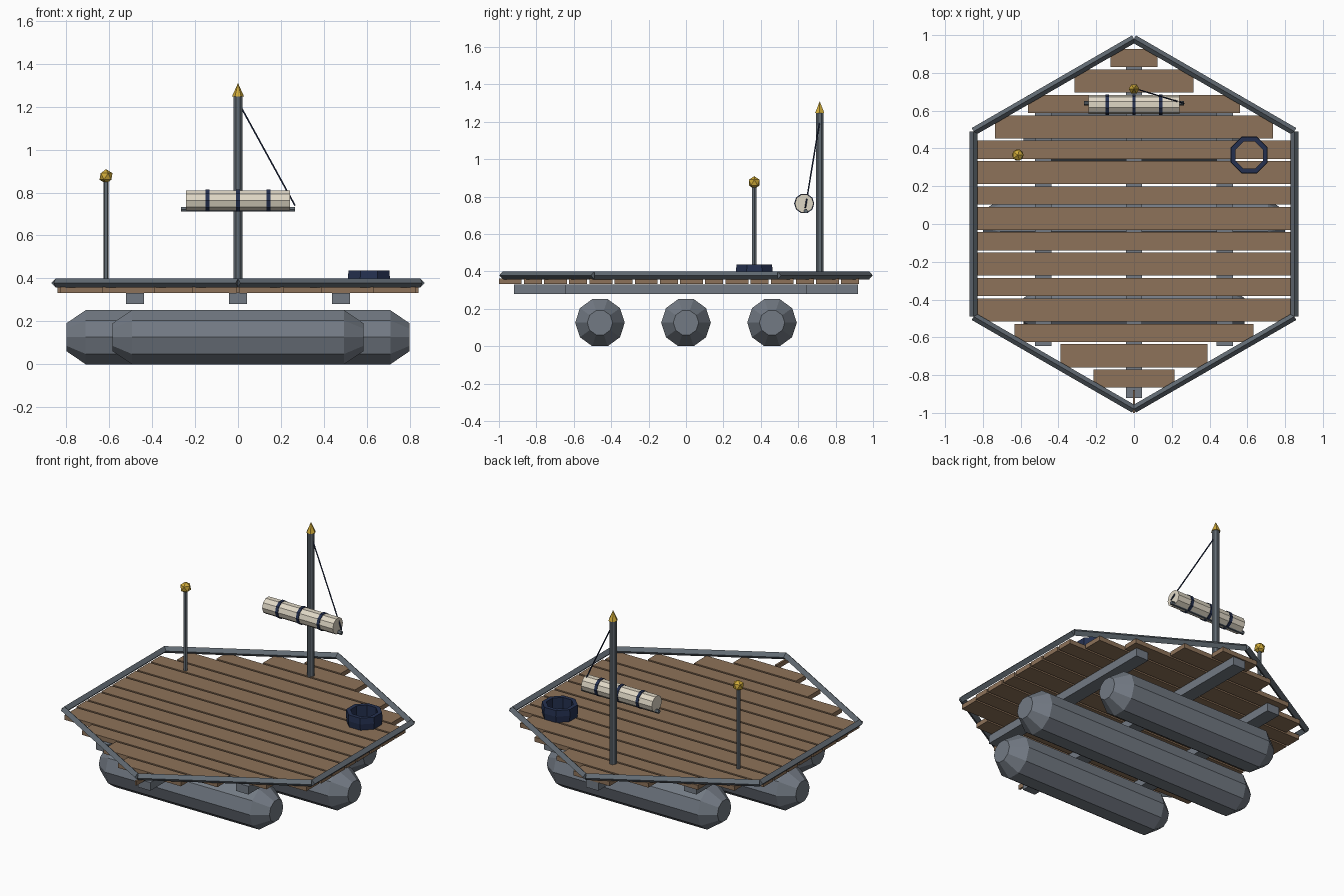
import bpy, math
from mathutils import Vector

if "Cube" in bpy.data.objects:
    bpy.data.objects.remove(bpy.data.objects["Cube"])


def mat(name, r, g, b):
    m = bpy.data.materials.new(name)
    m.diffuse_color = (r, g, b, 1)
    m.use_nodes = True
    m.node_tree.nodes["Principled BSDF"].inputs["Base Color"].default_value = m.diffuse_color
    return m


FLOAT = mat("float grey", 0.17, 0.195, 0.23)
STEEL = mat("steel grey", 0.12, 0.145, 0.17)
WOOD = mat("deck wood", 0.27, 0.17, 0.10)
CREAM = mat("sail cream", 0.74, 0.68, 0.56)
NAVY = mat("navy rope", 0.018, 0.03, 0.08)
GOLD = mat("gold", 0.62, 0.40, 0.04)


def mesh(name, verts, faces, m):
    me = bpy.data.meshes.new(name)
    me.from_pydata(verts, [], faces)
    me.materials.append(m)
    ob = bpy.data.objects.new(name, me)
    bpy.context.collection.objects.link(ob)
    return ob


def box(name, x0, x1, y0, y1, z0, z1, m):
    v = [(x, y, z) for x in (x0, x1) for y in (y0, y1) for z in (z0, z1)]
    f = [(0, 1, 3, 2), (4, 6, 7, 5), (0, 4, 5, 1), (2, 3, 7, 6), (0, 2, 6, 4), (1, 5, 7, 3)]
    return mesh(name, v, f, m)


def turned(name, start, end, profile, n, m, phase=0.0):
    """Closed flat-sided solid along start-end; profile = (fraction, radius)."""
    a, b = Vector(start), Vector(end)
    d = (b - a).normalized()
    ref = Vector((0, 0, 1)) if abs(d.z) < 0.95 else Vector((0, 1, 0))
    u = ref.cross(d).normalized()
    w = d.cross(u)
    verts, faces = [], []
    for t, r in profile:
        for i in range(n):
            q = 2 * math.pi * i / n + phase
            verts.append(a.lerp(b, t) + (u * math.cos(q) + w * math.sin(q)) * r)
    for k in range(len(profile) - 1):
        for i in range(n):
            j = (i + 1) % n
            faces.append((k * n + i, k * n + j, k * n + n + j, k * n + n + i))
    faces.append(tuple(reversed(range(n))))
    faces.append(tuple(range(len(verts) - n, len(verts))))
    return mesh(name, verts, faces, m)


def rod(name, start, end, r, n, m, phase=0.0):
    return turned(name, start, end, [(0, r), (1, r)], n, m, phase)


# floats: decagonal tanks with tapered ends, the middle one longest
for y, h in ((-0.46, 0.585), (0, 0.8), (0.46, 0.585)):
    t = 0.09 / (2 * h)
    turned("float", (-h, y, 0.126), (h, y, 0.126),
           [(0, 0.068), (t, 0.1325), (1 - t, 0.1325), (1, 0.068)], 10, FLOAT)

# cross beams under the deck
for x, h in ((-0.48, 0.645), (0, 0.92), (0.48, 0.645)):
    box("cross_beam", x - 0.043, x + 0.043, -h, h, 0.28, 0.331, FLOAT)

# deck planks: alternating widths, cut to the hexagon
halves = [0.125, 0.315, 0.56, 0.735, 0.84, 0.84, 0.84, 0.84, 0.84, 0.84,
          0.84, 0.83, 0.632, 0.39, 0.215, 0.006]
for i, h in enumerate(halves):
    y = 0.878 - 0.1212 * i
    w = 0.048 if i % 2 == 0 else 0.061
    box("deck_plank", -h, h, y - w, y + w, 0.333, 0.361, WOOD)

# hexagonal rim from diamond-section bars
R = 0.98
corners = [(R * math.sin(i * math.pi / 3), R * math.cos(i * math.pi / 3), 0.379) for i in range(6)]
for i in range(6):
    rod("rim_bar", corners[i], corners[(i + 1) % 6], 0.021, 4, STEEL)

# mast with gold tip
rod("mast", (0, 0.715, 0.345), (0, 0.715, 1.25), 0.0215, 8, STEEL, math.pi / 8)
turned("mast_tip", (0, 0.715, 1.248), (0, 0.715, 1.308), [(0, 0.028), (1, 0.001)], 6, GOLD)

# furled sail on its boom, with bands and stay rope
rod("boom", (-0.265, 0.64, 0.722), (0.265, 0.64, 0.722), 0.012, 6, STEEL)
rod("furled_sail", (-0.242, 0.632, 0.763), (0.242, 0.632, 0.763), 0.05, 10, CREAM)
for x in (-0.142, 0, 0.142):
    rod("sail_band", (x - 0.009, 0.632, 0.763), (x + 0.009, 0.632, 0.763), 0.054, 10, NAVY)
rod("stay_rope", (0.01, 0.715, 1.205), (0.265, 0.638, 0.74), 0.004, 5, NAVY)

# lantern post with gold globe
rod("lantern_post", (-0.615, 0.365, 0.345), (-0.615, 0.365, 0.86), 0.0125, 6, STEEL)
bpy.ops.mesh.primitive_ico_sphere_add(subdivisions=1, radius=0.034, location=(-0.615, 0.365, 0.875))
globe = bpy.context.object
globe.name = "lantern_globe"
globe.data.materials.append(GOLD)

# octagonal rope ring lying on the deck
prof = [(0.1, 0.358), (0.106, 0.4), (0.103, 0.437), (0.078, 0.437), (0.078, 0.358)]
v, f, P = [], [], len(prof)
for i in range(8):
    q = (i + 0.5) * math.pi / 4
    for r, z in prof:
        v.append((0.61 + r * math.cos(q), 0.365 + r * math.sin(q), z))
    for k in range(P):
        j, l = (i + 1) % 8, (k + 1) % P
        f.append((i * P + k, j * P + k, j * P + l, i * P + l))
mesh("rope_ring", v, f, NAVY)
